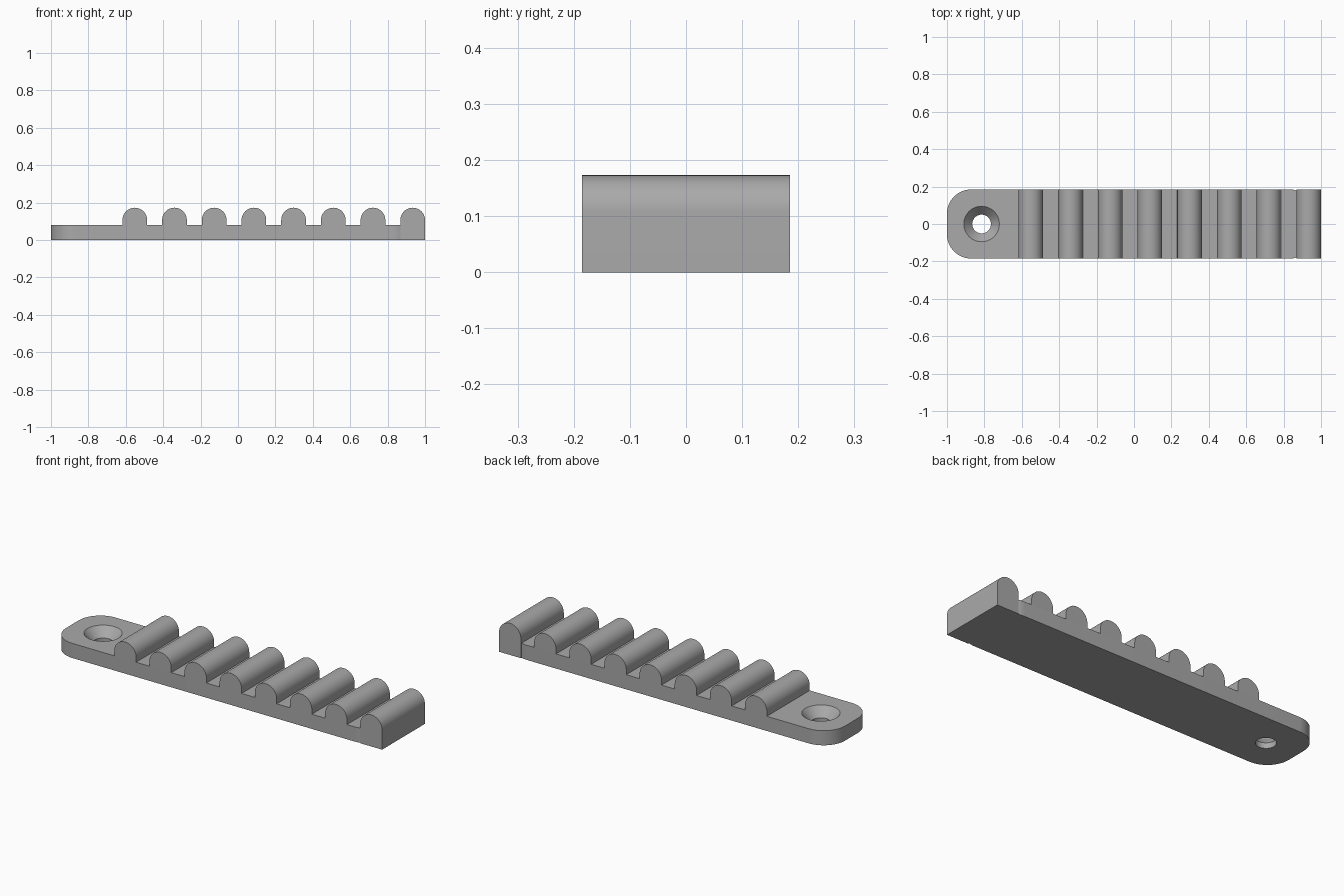
import bpy
import bmesh
from math import pi, cos, sin, radians
from mathutils import Matrix

HALF_WIDTH = 0.185
PLATE_TOP = 0.08
RIDGE_R = 0.066
RIDGE_TOP = 0.173
FIRST_X, LAST_X, COUNT = -0.552, 0.934, 8
CORNER_R = 0.13
HOLE_X = -0.815

cube = bpy.data.objects.get("Cube")
if cube:
    bpy.data.objects.remove(cube, do_unlink=True)

grey = bpy.data.materials.new("plain grey")
grey.use_nodes = True
colour = (0.40, 0.40, 0.40, 1)
grey.diffuse_color = colour
grey.node_tree.nodes["Principled BSDF"].inputs["Base Color"].default_value = colour


def make_object(name, bm):
    bmesh.ops.recalc_face_normals(bm, faces=bm.faces)
    mesh = bpy.data.meshes.new(name)
    bm.to_mesh(mesh)
    bm.free()
    mesh.materials.append(grey)
    obj = bpy.data.objects.new(name, mesh)
    bpy.context.collection.objects.link(obj)
    return obj


def prism(name, points, direction):
    """Extrude a closed outline along a direction."""
    bm = bmesh.new()
    face = bm.faces.new([bm.verts.new(p) for p in points])
    result = bmesh.ops.extrude_face_region(bm, geom=[face], use_keep_orig=True)
    moved = [v for v in result["geom"] if isinstance(v, bmesh.types.BMVert)]
    bmesh.ops.translate(bm, verts=moved, vec=direction)
    return make_object(name, bm)


def arc(cx, cy, r, start, end, steps):
    angles = [radians(start + (end - start) * i / steps) for i in range(steps + 1)]
    return [(cx + r * cos(a), cy + r * sin(a)) for a in angles]


def smooth(obj):
    bpy.ops.object.select_all(action="DESELECT")
    obj.select_set(True)
    bpy.context.view_layer.objects.active = obj
    bpy.ops.object.shade_smooth_by_angle(angle=radians(30))


# Base plate: rounded at the mounting end, corners easing in at the end block
inner_y = HALF_WIDTH - CORNER_R
upper = arc(-1 + CORNER_R, inner_y, CORNER_R, 180, 90, 16)
upper += arc(0.83, inner_y, CORNER_R, 90, 73, 4)
lower = [(x, -y) for x, y in reversed(upper)]
plate = prism("base_plate", [(x, y, 0) for x, y in upper + lower], (0, 0, PLATE_TOP))

# Countersunk screw hole: cone above a short straight bore
for r_low, r_high, z_low, z_high in ((0.05, 0.05, -0.05, 0.05),
                                     (0.05, 0.104, 0.03, 0.09)):
    bm = bmesh.new()
    bmesh.ops.create_cone(bm, cap_ends=True, segments=48, radius1=r_low, radius2=r_high,
                          depth=z_high - z_low,
                          matrix=Matrix.Translation((HOLE_X, 0, (z_low + z_high) / 2)))
    cutter = make_object("hole_cutter", bm)
    cutter.hide_render = True
    bpy.context.view_layer.objects.active = plate
    cut = plate.modifiers.new("hole", "BOOLEAN")
    cut.operation = "DIFFERENCE"
    cut.solver = "EXACT"
    cut.object = cutter
    bpy.ops.object.modifier_apply(modifier=cut.name)
    bpy.data.objects.remove(cutter, do_unlink=True)
smooth(plate)

# Round-topped ridges; the last one reaches the ground as the end block
for i in range(COUNT):
    x = FIRST_X + (LAST_X - FIRST_X) * i / (COUNT - 1)
    last = i == COUNT - 1
    bottom = 0 if last else PLATE_TOP
    outline = [(x + RIDGE_R, bottom)]
    outline += arc(x, RIDGE_TOP - RIDGE_R, RIDGE_R, 0, 180, 24)
    outline.append((x - RIDGE_R, bottom))
    ridge = prism("end_block" if last else f"ridge_{i + 1}",
                  [(px, -HALF_WIDTH, pz) for px, pz in outline], (0, 2 * HALF_WIDTH, 0))
    smooth(ridge)
